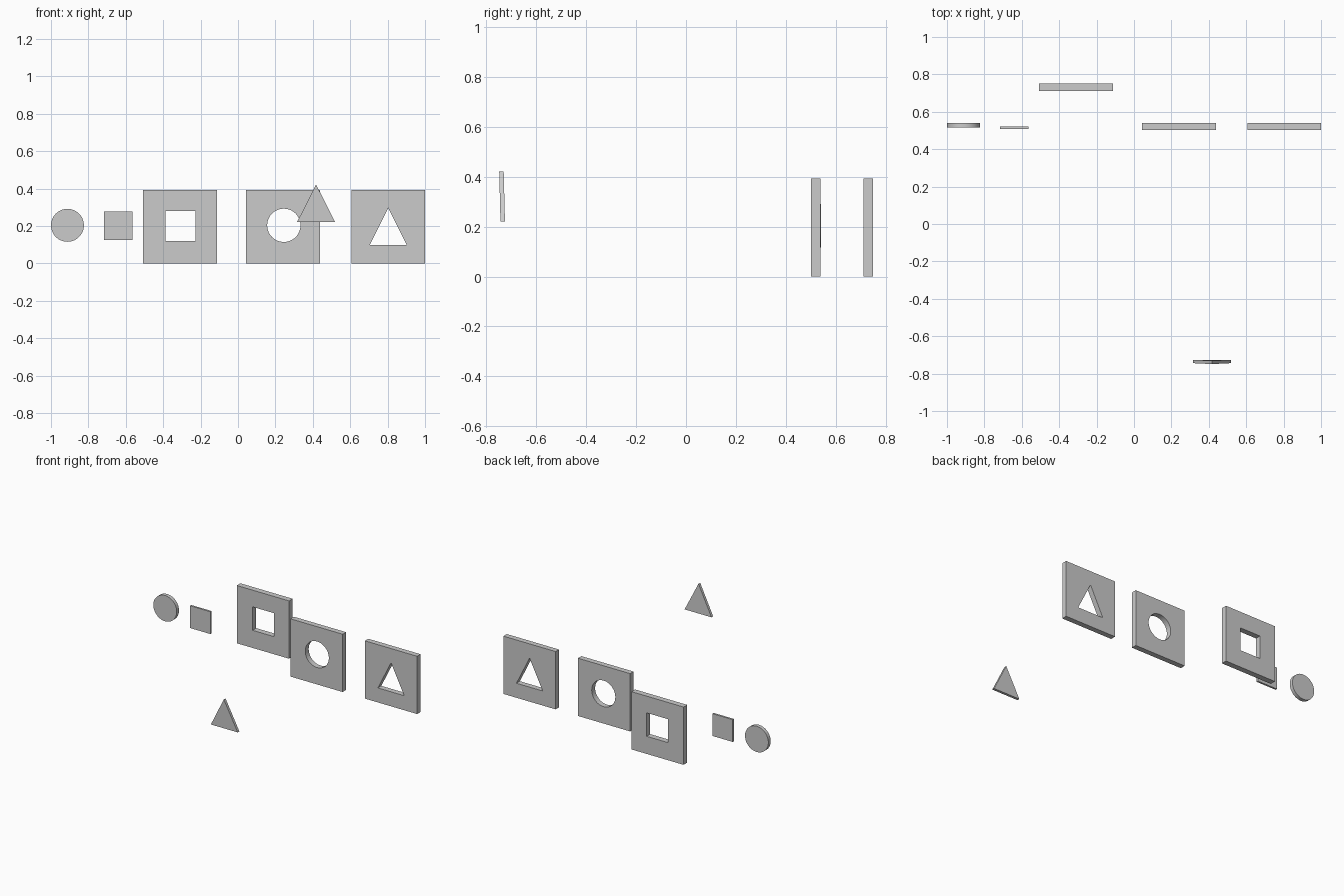
import bpy, math

if "Cube" in bpy.data.objects:
    bpy.data.objects.remove(bpy.data.objects["Cube"])


def circle(cx, cz, r, n=48):
    return [(cx + r * math.cos(2 * math.pi * i / n),
             cz + r * math.sin(2 * math.pi * i / n)) for i in range(n)]


def rect(x0, x1, z0, z1):
    return [(x0, z0), (x1, z0), (x1, z1), (x0, z1)]


def triangle(x0, x1, z0, z1):
    return [(x0, z0), (x1, z0), ((x0 + x1) / 2, z1)]


def slab(name, y0, y1, *outlines, round_part=False):
    """Extrude XZ outlines along y; a second outline becomes a hole."""
    cu = bpy.data.curves.new(name + "_profile", 'CURVE')
    cu.dimensions = '2D'
    cu.fill_mode = 'BOTH'
    cu.extrude = (y1 - y0) / 2
    for pts in outlines:
        sp = cu.splines.new('POLY')
        sp.points.add(len(pts) - 1)
        for p, (x, z) in zip(sp.points, pts):
            p.co = (x, z, 0, 1)
        sp.use_cyclic_u = True
        sp.use_smooth = False
    ob = bpy.data.objects.new(name, cu)
    bpy.context.collection.objects.link(ob)
    ob.location.y = (y0 + y1) / 2
    ob.rotation_euler.x = math.pi / 2
    bpy.ops.object.select_all(action='DESELECT')
    ob.select_set(True)
    bpy.context.view_layer.objects.active = ob
    bpy.ops.object.convert(target='MESH')
    ob = bpy.context.object
    bpy.ops.object.transform_apply(location=True, rotation=True, scale=True)
    if round_part:
        bpy.ops.object.shade_smooth_by_angle(angle=math.radians(30))
    return ob


# Square plates, each with a shaped opening
S = 0.394
slab("square_hole_plate", 0.711, 0.75,
     rect(-0.507, -0.507 + S, 0, S), rect(-0.388, -0.228, 0.12, 0.28))
slab("round_hole_plate", 0.502, 0.539,
     rect(0.044, 0.044 + S, 0, S), circle(0.245, 0.204, 0.089), round_part=True)
slab("triangle_hole_plate", 0.502, 0.539,
     rect(1 - S, 1, 0, S), triangle(0.704, 0.902, 0.099, 0.297))

# Loose pieces matching the openings
slab("round_piece", 0.516, 0.541, circle(-0.912, 0.204, 0.088), round_part=True)
slab("square_piece", 0.508, 0.521, rect(-0.717, -0.564, 0.125, 0.277))
tri = slab("triangle_piece", -0.744, -0.726, triangle(0.316, 0.519, 0.222, 0.422))

# The loose triangle leans slightly forward at its tip
for v in tri.data.vertices:
    v.co.y -= 0.005 * (v.co.z - 0.222) / 0.2
